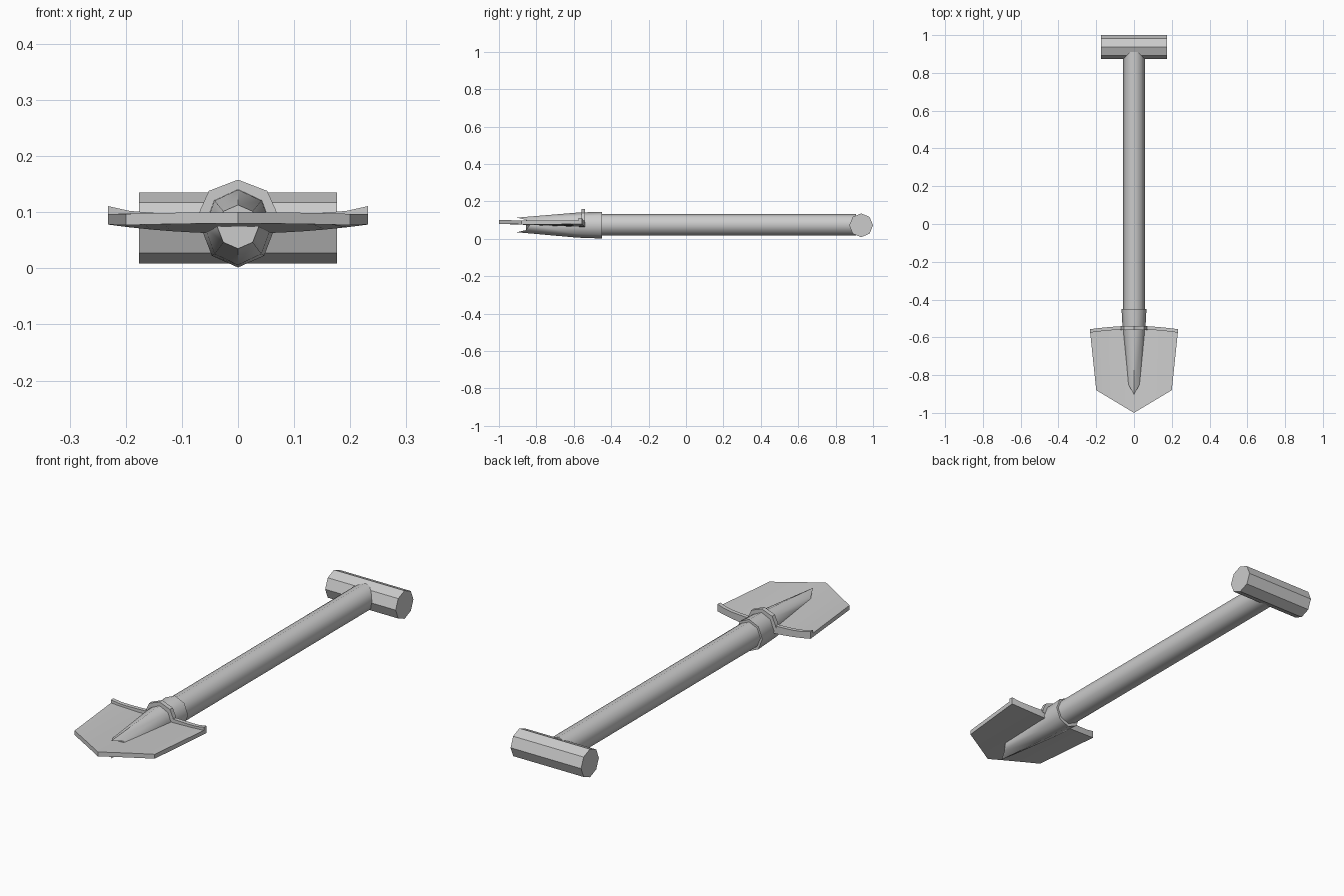
import bpy, bmesh, math

if "Cube" in bpy.data.objects:
    bpy.data.objects.remove(bpy.data.objects["Cube"])

ZC = 0.073  # height of the shaft axis


def loft(name, rings, smooth=None):
    """Skin closed rings of equal point count and cap both ends."""
    bm = bmesh.new()
    loops = [[bm.verts.new(p) for p in ring] for ring in rings]
    n = len(loops[0])
    for a, b in zip(loops, loops[1:]):
        for i in range(n):
            j = (i + 1) % n
            bm.faces.new((a[i], a[j], b[j], b[i]))
    bm.faces.new(loops[0])
    bm.faces.new(loops[-1])
    bmesh.ops.recalc_face_normals(bm, faces=bm.faces[:])
    mesh = bpy.data.meshes.new(name)
    bm.to_mesh(mesh)
    bm.free()
    ob = bpy.data.objects.new(name, mesh)
    bpy.context.collection.objects.link(ob)
    if smooth:
        bpy.ops.object.select_all(action='DESELECT')
        ob.select_set(True)
        bpy.context.view_layer.objects.active = ob
        bpy.ops.object.shade_smooth_by_angle(angle=math.radians(smooth))
    return ob


def octagon(y, rx, rz, z=ZC, slant=0.0):
    """Eight-sided ring around the y axis, sides pulled back by slant."""
    ring = []
    for k in range(8):
        a = k * math.pi / 4
        x = rx * math.cos(a)
        ring.append((x, y + slant * abs(x), z + rz * math.sin(a)))
    return ring


# Shaft
loft("shaft", [octagon(-0.5, 0.057, 0.058, 0.075),
               octagon(0.91, 0.057, 0.058, 0.075)], 50)

# Cross grip
R, YG = 0.0635, 0.9365
loft("grip", [[(x, YG + R * math.cos(k * math.pi / 4), 0.072 + R * math.sin(k * math.pi / 4))
               for k in range(8)] for x in (-0.176, 0.176)])

# Socket tapering to a pointed rib on both sides of the blade
loft("socket", [octagon(-0.45, 0.066, 0.0715),
                octagon(-0.58, 0.059, 0.067),
                octagon(-0.905, 0.037, 0.039, 0.074, 1.9)], 50)


# Blade: closed side profile swept across the width, rear edge turned up
def blade_section(u):
    s = abs(u)
    yf, yb = -1 + 0.12 * s, -0.54 - 0.017 * u * u
    xf, xb = 0.2 * u, 0.232 * u
    zf, zb = 0.08 - 0.003 * u * u, 0.062 + 0.016 * u * u
    lip = 0.098 + 0.013 * u ** 6
    return [(xf, yf, zf), (xb, yb, zb), (xb, yb, lip),
            (xb, yb - 0.018, lip), (xb, yb - 0.018, zb + 0.019),
            (xf, yf, zf + 0.02)]


loft("blade", [blade_section(i / 6) for i in range(-6, 7)], 35)

# Raised lip arching over the socket
ARCH = [(-0.072, 0.09), (-0.067, 0.105), (-0.052, 0.138), (0, 0.158),
        (0.052, 0.138), (0.067, 0.105), (0.072, 0.09)]
sections = []
for x, z in ARCH:
    xi, zi = x * 0.75, ZC + (z - ZC) * 0.75
    sections.append([(x, -0.56, z), (x, -0.54, z), (xi, -0.54, zi), (xi, -0.56, zi)])
loft("socket_lip", sections)
